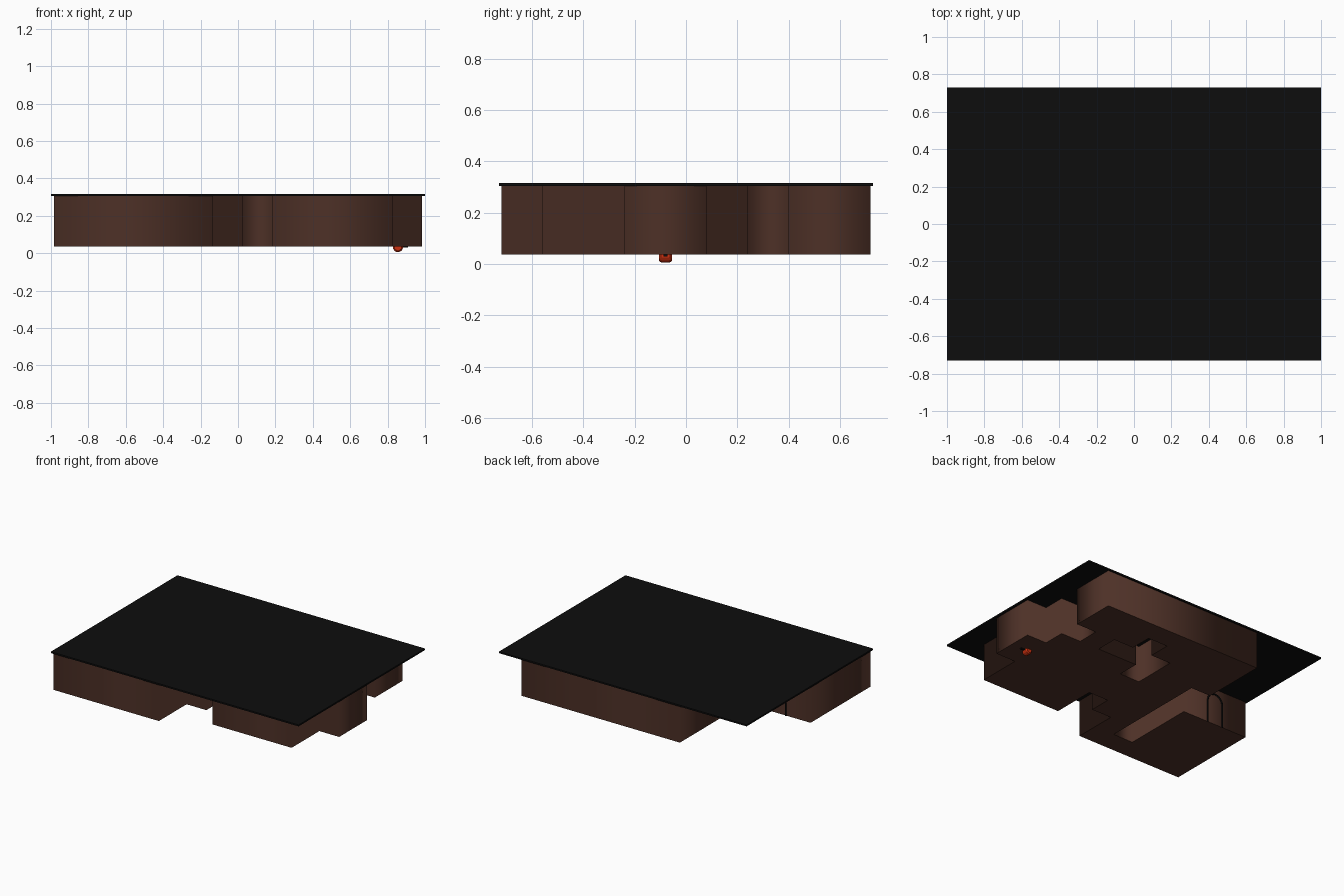
import bpy, math

if "Cube" in bpy.data.objects:
    bpy.data.objects.remove(bpy.data.objects["Cube"])

FLOOR, CEIL = 0.037, 0.305

def material(name, rgb):
    m = bpy.data.materials.new(name)
    m.diffuse_color = (*rgb, 1)
    m.use_nodes = True
    m.node_tree.nodes["Principled BSDF"].inputs["Base Color"].default_value = m.diffuse_color
    return m

stone = material("brown_stone", (0.075, 0.03, 0.02))
black = material("black", (0.004, 0.004, 0.004))
red = material("red", (0.6, 0.03, 0.005))

def finish(name, mat):
    ob = bpy.context.object
    ob.name = name
    ob.data.materials.append(mat)
    return ob

def box(name, lo, hi, mat):
    bpy.ops.mesh.primitive_cube_add(size=1, location=[(a + b) / 2 for a, b in zip(lo, hi)])
    ob = finish(name, mat)
    ob.scale = [b - a for a, b in zip(lo, hi)]
    return ob

# Rooms and corridors: one stepped floor plan with an inner void, extruded up to the ceiling
outline = [(-.985, -.72), (-.135, -.72), (-.135, -.40), (.025, -.40), (.025, -.24),
           (.185, -.24), (.185, -.56), (.825, -.56), (.825, -.24), (.985, -.24),
           (.985, .08), (.825, .08), (.825, .24), (.665, .24), (.665, .40),
           (.825, .40), (.825, .72), (-.455, .72), (-.455, .24), (-.295, .24),
           (-.295, -.56), (-.455, -.56), (-.455, -.03), (-.985, -.03)]
void = [(.025, .08), (.185, .08), (.185, .24), (.505, .24), (.505, .40), (.345, .40),
        (.345, .56), (.185, .56), (.185, .40), (.025, .40)]
plan = bpy.data.curves.new("room_walls", 'CURVE')
plan.dimensions = '2D'
plan.fill_mode = 'BOTH'
plan.extrude = (CEIL - FLOOR) / 2
for loop in (outline, void):
    sp = plan.splines.new('POLY')
    sp.points.add(len(loop) - 1)
    for p, (x, y) in zip(sp.points, loop):
        p.co = (x, y, 0, 1)
    sp.use_cyclic_u = True
plan.materials.append(stone)
rooms = bpy.data.objects.new("room_walls", plan)
rooms.location.z = (CEIL + FLOOR) / 2
bpy.context.collection.objects.link(rooms)

# Ceiling slab
box("ceiling", (-1, -.73, CEIL), (1, .73, .316), black)

# Thin arched door frame on the back wall of the left room
arch = bpy.data.curves.new("door_arch", 'CURVE')
arch.dimensions = '3D'
arch.bevel_depth = 0.006
arch.bevel_resolution = 1
arch.use_fill_caps = True
pts = [(-.785, FLOOR)]
pts += [(-.722 - .063 * math.cos(a), .2 + .065 * math.sin(a))
        for a in (math.pi * i / 8 for i in range(9))]
pts += [(-.659, FLOOR)]
sp = arch.splines.new('POLY')
sp.points.add(len(pts) - 1)
for p, (x, z) in zip(sp.points, pts):
    p.co = (x, -.028, z, 1)
arch.materials.append(black)
bpy.context.collection.objects.link(bpy.data.objects.new("door_arch", arch))

# Small red faceted pendant poking out below the floor, with its dark stem
bpy.ops.mesh.primitive_cylinder_add(vertices=6, radius=.03, depth=.05,
                                    location=(.855, -.08, .032), rotation=(math.pi / 2, 0, 0))
pendant = finish("red_pendant", red)
mod = pendant.modifiers.new("chamfer", 'BEVEL')
mod.width = .008
mod.segments = 1
box("pendant_stem", (.87, -.088, .03), (.91, -.072, .042), black)

# Rest the lowest point on the ground
bpy.context.view_layer.update()
